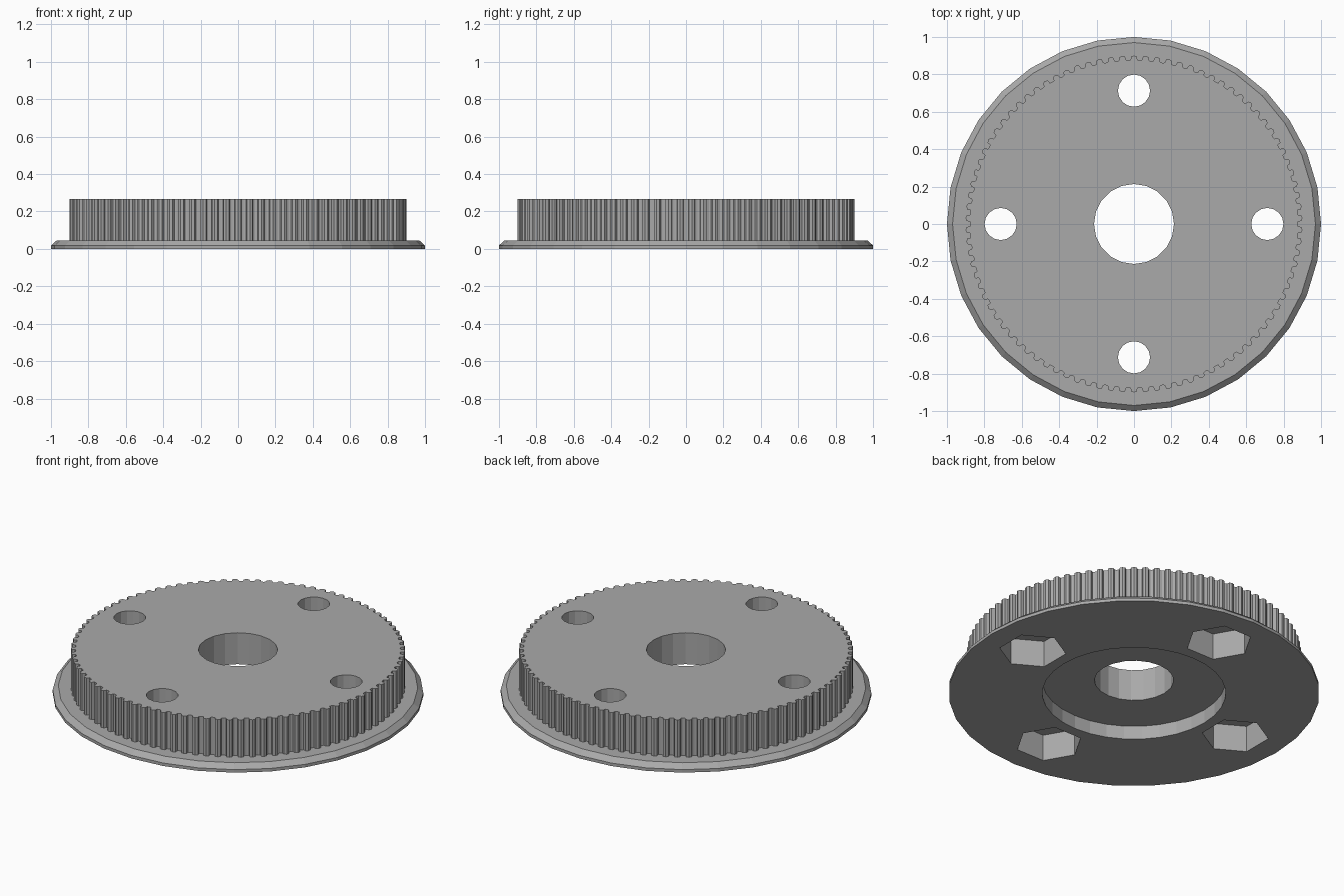
import bpy, bmesh
from math import cos, sin, pi, tau

cube = bpy.data.objects.get("Cube")
if cube:
    bpy.data.objects.remove(cube, do_unlink=True)

TEETH = 90
TOP, FLANGE_TOP = 0.267, 0.045
BOLT_CIRCLE = 0.713

grey = bpy.data.materials.new("plain grey")
grey.use_nodes = True
grey.diffuse_color = (0.4, 0.4, 0.4, 1)
grey.node_tree.nodes["Principled BSDF"].inputs["Base Color"].default_value = (0.4, 0.4, 0.4, 1)


def circle(radius, sides, turn=0.0, cx=0.0, cy=0.0):
    return [(cx + radius * cos(turn + tau * i / sides),
             cy + radius * sin(turn + tau * i / sides)) for i in range(sides)]


def loft(name, rings):
    """Solid through a stack of (outline, height) rings with equal point counts."""
    bm = bmesh.new()
    loops = [[bm.verts.new((x, y, z)) for x, y in outline] for outline, z in rings]
    for low, high in zip(loops, loops[1:]):
        for i in range(len(low)):
            j = (i + 1) % len(low)
            bm.faces.new((low[i], low[j], high[j], high[i]))
    bm.faces.new(loops[0][::-1])
    bm.faces.new(loops[-1])
    mesh = bpy.data.meshes.new(name)
    bm.to_mesh(mesh)
    bm.free()
    mesh.materials.append(grey)
    obj = bpy.data.objects.new(name, mesh)
    bpy.context.collection.objects.link(obj)
    return obj


def prism(name, outline, bottom, top):
    return loft(name, [(outline, bottom), (outline, top)])


def combine(target, other, operation):
    mod = target.modifiers.new(operation.lower(), "BOOLEAN")
    mod.operation, mod.solver, mod.object = operation, "EXACT", other
    bpy.context.view_layer.objects.active = target
    bpy.ops.object.modifier_apply(modifier=mod.name)
    bpy.data.objects.remove(other, do_unlink=True)


# Toothed rim: wide rounded teeth with narrow grooves
tooth = [(-0.30, 0.878), (-0.24, 0.895), (0.0, 0.901), (0.24, 0.895), (0.30, 0.878), (0.5, 0.875)]
outline = []
for n in range(TEETH):
    for offset, radius in tooth:
        a = pi / 2 + tau * (n + offset) / TEETH
        outline.append((radius * cos(a), radius * sin(a)))

# Chamfered flange joined to the toothed rim
wheel = loft("toothed_wheel", [(circle(1.0, 32), 0), (circle(1.0, 32), 0.018),
                               (circle(0.97, 32), FLANGE_TOP)])
combine(wheel, prism("toothed_rim", outline, 0.02, TOP), "UNION")

# Central bore and the shallow round recess underneath
combine(wheel, prism("bore", circle(0.214, 20), -0.1, 0.4), "DIFFERENCE")
combine(wheel, prism("recess", circle(0.495, 32), -0.1, 0.08), "DIFFERENCE")

# Four bolt holes with hexagonal nut pockets underneath
for k in range(4):
    a = k * pi / 2
    x, y = BOLT_CIRCLE * cos(a), BOLT_CIRCLE * sin(a)
    combine(wheel, prism("bolt_hole", circle(0.086, 16, 0, x, y), -0.1, 0.4), "DIFFERENCE")
    combine(wheel, prism("nut_pocket", circle(0.181, 6, a + pi / 6, x, y), -0.1, 0.157), "DIFFERENCE")
